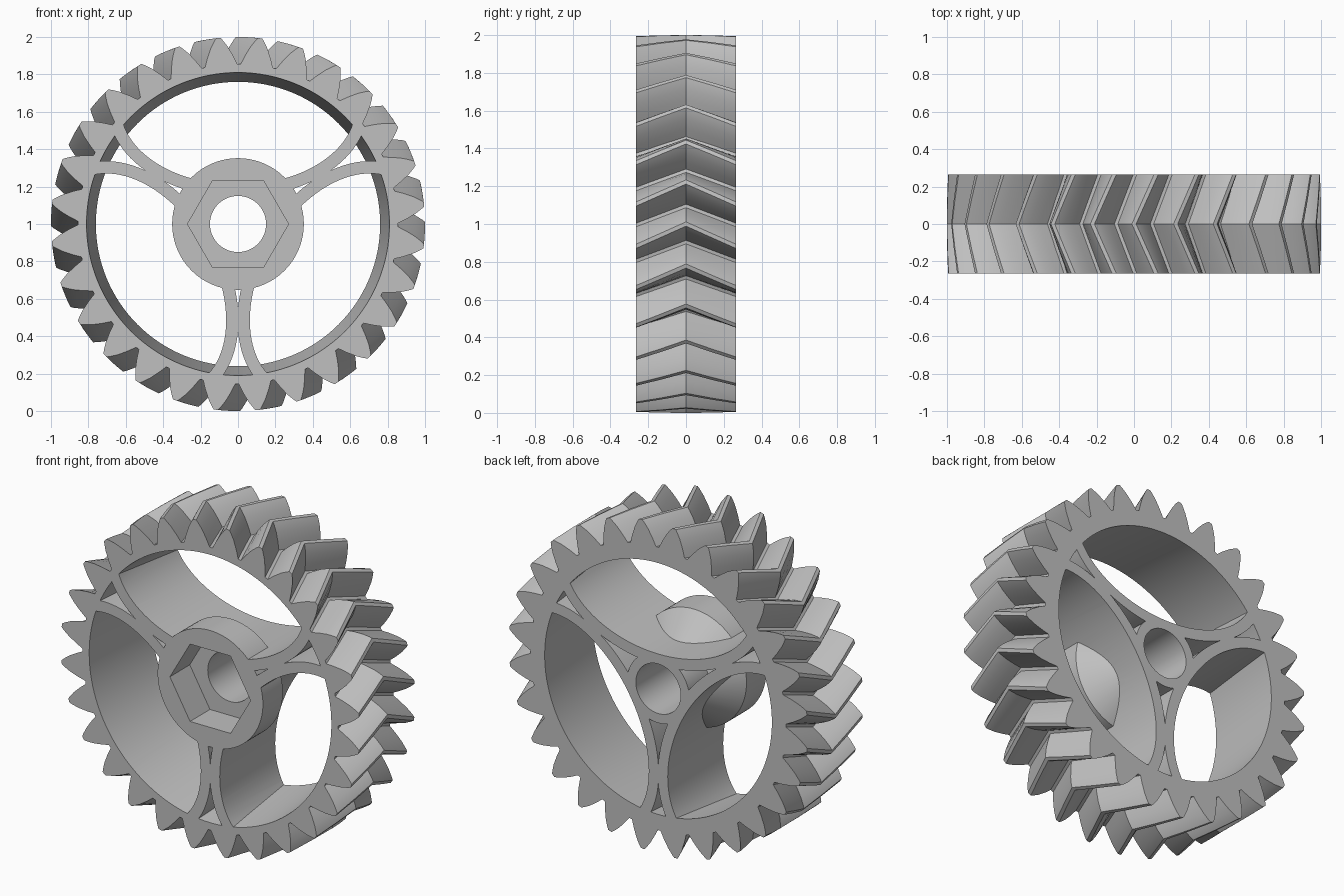
import bpy, bmesh
from math import sin, cos, radians, tau
from mathutils import Vector

cube = bpy.data.objects.get("Cube")
if cube:
    bpy.data.objects.remove(cube)

HALF = 0.265      # half the face width
TEETH = 28
TWIST = radians(6.8)
LONG = 0.4        # cutters reach past both faces

grey = bpy.data.materials.new("plain grey")
grey.use_nodes = True
colour = (0.53, 0.53, 0.53, 1)
grey.diffuse_color = colour
grey.node_tree.nodes["Principled BSDF"].inputs["Base Color"].default_value = colour


def loft(name, sections, closed=False):
    """Skin equal loops of points; cap the ends unless the skin closes on itself."""
    bm = bmesh.new()
    rings = [[bm.verts.new(p) for p in s] for s in sections]
    n = len(rings[0])
    pairs = list(zip(rings, rings[1:]))
    if closed:
        pairs.append((rings[-1], rings[0]))
    else:
        bm.faces.new(rings[0])
        bm.faces.new(rings[-1])
    for a, b in pairs:
        for i in range(n):
            j = (i + 1) % n
            bm.faces.new((a[i], a[j], b[j], b[i]))
    bmesh.ops.recalc_face_normals(bm, faces=bm.faces)
    mesh = bpy.data.meshes.new(name)
    bm.to_mesh(mesh)
    bm.free()
    obj = bpy.data.objects.new(name, mesh)
    bpy.context.collection.objects.link(obj)
    mesh.materials.append(grey)
    return obj


def circle(r, y, n):
    return [Vector((r * cos(tau * i / n), y, 1 + r * sin(tau * i / n))) for i in range(n)]


def turned(name, profile, n=96):
    return loft(name, [circle(r, y, n) for r, y in profile])


def ellipse(a, b, offset, turn, y, n=96):
    """Ellipse centred away from the axle, long side tangential."""
    pts = []
    for i in range(n):
        x, z = a * cos(tau * i / n), offset + b * sin(tau * i / n)
        pts.append(Vector((x * cos(turn) - z * sin(turn), y,
                           1 + x * sin(turn) + z * cos(turn))))
    return pts


def cut(target, cutter):
    """Subtract the cutter and discard it."""
    mod = target.modifiers.new("cut", "BOOLEAN")
    mod.operation = "DIFFERENCE"
    mod.solver = "EXACT"
    mod.object = cutter
    bpy.context.view_layer.objects.active = target
    bpy.ops.object.modifier_apply(modifier=mod.name)
    bpy.data.objects.remove(cutter)


# Gear blank: convex tooth flanks, twisted to a V across the width
flank = [(0.855, 5.8), (0.9, 4.4), (0.95, 2.75), (0.985, 1.35), (1.0, 0.65)]
tooth = [(r, -radians(a)) for r, a in flank] + [(r, radians(a)) for r, a in reversed(flank)]


def gear_section(y):
    shift = -TWIST * abs(y) / HALF
    return [Vector((r * cos(t), y, 1 + r * sin(t)))
            for k in range(TEETH)
            for r, t in [(r, a + shift + tau * k / TEETH) for r, a in tooth]]


gear = loft("herringbone_wheel", [gear_section(HALF * k / 2) for k in range(-2, 3)])

# Space inside the rim: a slight cone, wider at the front
slope = 0.025 / HALF
void = turned("rim_space", [(0.785 + slope * LONG, -LONG), (0.785 - slope * LONG, LONG)], 128)

# Three oval ribs stay solid and merge halfway along each spoke
WALL = 0.067
REACH = LONG + 0.1
for k in range(3):
    turn = tau * k / 3
    sections = [ellipse(0.627 + w, 0.41 + w, 0.62, turn, y)
                for w, y in ((WALL, -REACH), (WALL, REACH), (0, REACH), (0, -REACH))]
    cut(void, loft("oval_rib", sections, closed=True))

# The hub stays solid: a boss at the front that tapers to a thin sleeve
hub = turned("hub", [(0.352, -REACH), (0.352, -HALF + 0.19), (0.207, -HALF + 0.335), (0.207, REACH)])
cut(void, hub)
cut(gear, void)

# Axle bore and hexagonal pocket
cut(gear, turned("axle_bore", [(0.15, -LONG), (0.15, LONG)], 64))
cut(gear, turned("hex_pocket", [(0.27, -LONG), (0.27, -HALF + 0.19)], 6))

# Smooth curved walls, keep real edges sharp
bpy.ops.object.select_all(action="DESELECT")
gear.select_set(True)
bpy.context.view_layer.objects.active = gear
bpy.ops.object.shade_smooth_by_angle(angle=radians(25))
